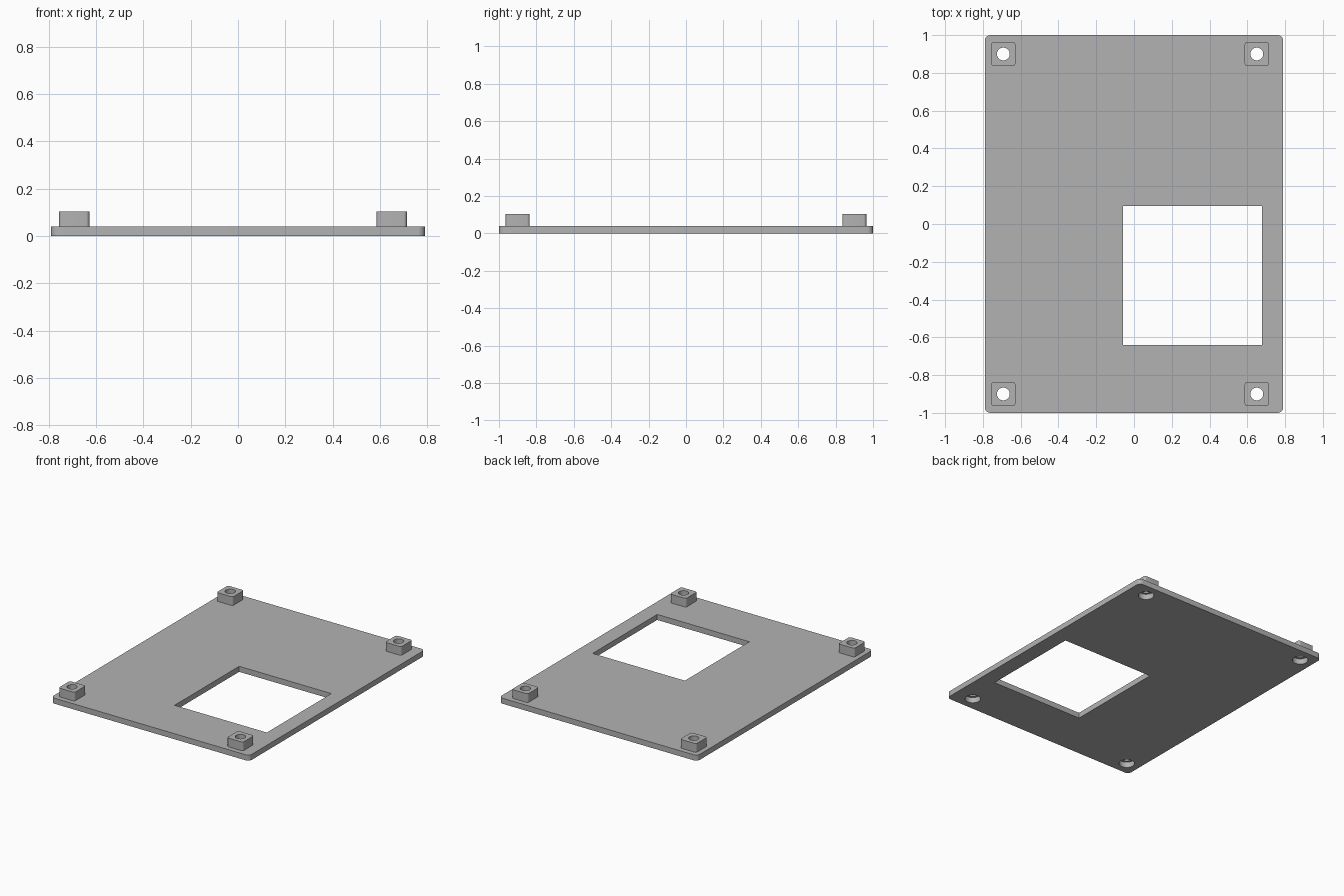
import bpy, bmesh
from math import cos, sin, pi

cube = bpy.data.objects.get("Cube")
if cube:
    bpy.data.objects.remove(cube, do_unlink=True)

PLATE_TOP, POST_TOP = 0.04, 0.103

grey = bpy.data.materials.new("light_grey")
grey.use_nodes = True
colour = (0.45, 0.45, 0.45, 1)
grey.diffuse_color = colour
grey.node_tree.nodes["Principled BSDF"].inputs["Base Color"].default_value = colour


def circle(cx, cy, r, n=32):
    return [(cx + r * cos(2 * pi * i / n), cy + r * sin(2 * pi * i / n)) for i in range(n)]


def rounded_rect(cx, cy, w, h, r, steps=6):
    """Outline of a rectangle; r = 0 gives sharp corners."""
    pts = []
    for k, (sx, sy) in enumerate([(1, 1), (-1, 1), (-1, -1), (1, -1)]):
        ox, oy = cx + sx * (w / 2 - r), cy + sy * (h / 2 - r)
        for i in range(steps + 1 if r else 1):
            a = (k + i / steps) * pi / 2
            pts.append((ox + r * cos(a), oy + r * sin(a)))
    return pts


def extrude_outline(name, loops, z0, z1):
    """Solid from an outer loop and any hole loops, filled between two heights."""
    curve = bpy.data.curves.new(name + "_outline", "CURVE")
    curve.dimensions = "2D"
    curve.fill_mode = "BOTH"
    curve.extrude = (z1 - z0) / 2
    for loop in loops:
        spline = curve.splines.new("POLY")
        spline.points.add(len(loop) - 1)
        for p, (x, y) in zip(spline.points, loop):
            p.co = (x, y, 0, 1)
        spline.use_cyclic_u = True
    temp = bpy.data.objects.new(name + "_outline", curve)
    bpy.context.collection.objects.link(temp)
    bpy.context.view_layer.update()
    mesh = bpy.data.meshes.new_from_object(
        temp.evaluated_get(bpy.context.evaluated_depsgraph_get()))
    bpy.data.objects.remove(temp, do_unlink=True)
    bpy.data.curves.remove(curve)

    # weld caps to walls and set the base at its height
    bm = bmesh.new()
    bm.from_mesh(mesh)
    bmesh.ops.remove_doubles(bm, verts=bm.verts, dist=1e-5)
    bmesh.ops.translate(bm, verts=bm.verts, vec=(0, 0, (z0 + z1) / 2))
    bmesh.ops.recalc_face_normals(bm, faces=bm.faces)
    bm.to_mesh(mesh)
    bm.free()

    mesh.name = name
    mesh.materials.clear()
    mesh.materials.append(grey)
    obj = bpy.data.objects.new(name, mesh)
    bpy.context.collection.objects.link(obj)
    bpy.ops.object.select_all(action="DESELECT")
    obj.select_set(True)
    bpy.context.view_layer.objects.active = obj
    bpy.ops.object.shade_smooth_by_angle(angle=pi / 6)
    return obj


posts = {
    "front_right_post": (-0.692, -0.9),
    "front_left_post": (0.65, -0.9),
    "back_right_post": (-0.692, 0.9),
    "back_left_post": (0.65, 0.9),
}

# base plate with a square window and a wide screw recess under each post
outer = rounded_rect(0, 0, 1.58, 2, 0.03)
window = rounded_rect(0.31, -0.272, 0.735, 0.735, 0)
recesses = [circle(x, y, 0.052) for x, y in posts.values()]
extrude_outline("base_plate", [outer, window] + recesses, 0, PLATE_TOP)

# corner posts with a narrow screw hole
for name, (x, y) in posts.items():
    extrude_outline(name, [rounded_rect(x, y, 0.128, 0.128, 0.015), circle(x, y, 0.034)],
                    PLATE_TOP, POST_TOP)
